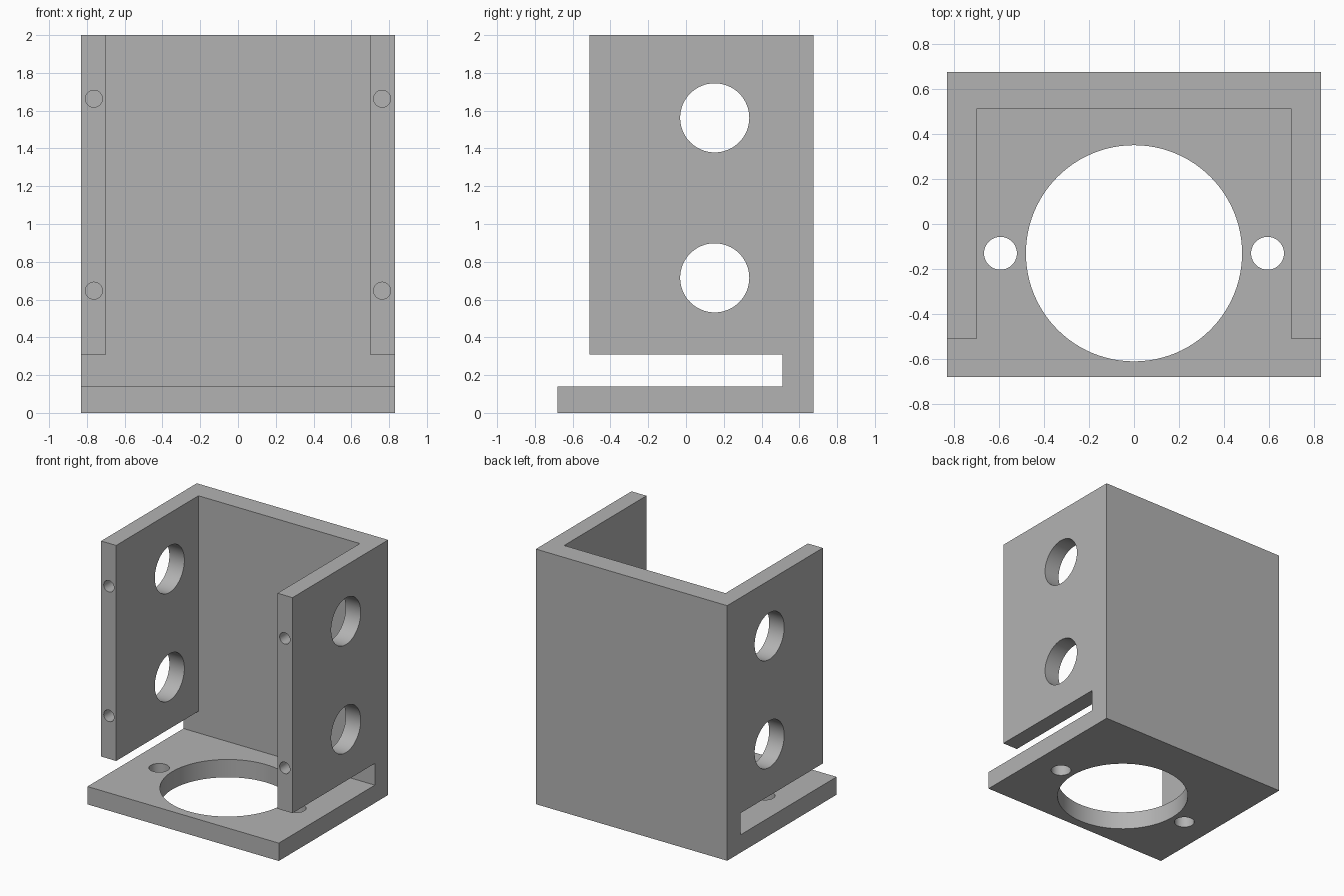
import bpy, bmesh
from math import radians
from mathutils import Matrix, Vector

default_cube = bpy.data.objects.get("Cube")
if default_cube:
    bpy.data.objects.remove(default_cube, do_unlink=True)

HALF_W, INNER_W = 0.83, 0.70
FRONT, WALL_FRONT, BACK_INNER, BACK = -0.68, -0.51, 0.51, 0.675
BASE_TOP, WALL_BOTTOM, TOP = 0.14, 0.31, 2.0

grey = bpy.data.materials.new("plain grey")
grey.use_nodes = True
colour = (0.45, 0.45, 0.45, 1)
grey.diffuse_color = colour
grey.node_tree.nodes["Principled BSDF"].inputs["Base Color"].default_value = colour


def make_object(name, bm):
    bmesh.ops.recalc_face_normals(bm, faces=bm.faces)
    mesh = bpy.data.meshes.new(name)
    bm.to_mesh(mesh)
    bm.free()
    mesh.materials.append(grey)
    obj = bpy.data.objects.new(name, mesh)
    bpy.context.collection.objects.link(obj)
    return obj


def box(name, low, high):
    bm = bmesh.new()
    low, high = Vector(low), Vector(high)
    place = Matrix.Translation((low + high) / 2) @ Matrix.Diagonal((*(high - low), 1))
    bmesh.ops.create_cube(bm, size=1, matrix=place)
    return make_object(name, bm)


def rod(name, centre, radius, length, axis, sides=64):
    bm = bmesh.new()
    turn = Vector((0, 0, 1)).rotation_difference(Vector(axis)).to_matrix().to_4x4()
    bmesh.ops.create_cone(bm, cap_ends=True, segments=sides, radius1=radius, radius2=radius,
                          depth=length, matrix=Matrix.Translation(centre) @ turn)
    return make_object(name, bm)


# Side outline with the slot under the walls, extruded across the width
outline = [(FRONT, 0), (BACK, 0), (BACK, TOP), (WALL_FRONT, TOP), (WALL_FRONT, WALL_BOTTOM),
           (BACK_INNER, WALL_BOTTOM), (BACK_INNER, BASE_TOP), (FRONT, BASE_TOP)]
bm = bmesh.new()
side = bm.faces.new([bm.verts.new((-HALF_W, y, z)) for y, z in outline])
extruded = bmesh.ops.extrude_face_region(bm, geom=[side], use_keep_orig=True)
bmesh.ops.translate(bm, vec=(2 * HALF_W, 0, 0),
                    verts=[v for v in extruded["geom"] if isinstance(v, bmesh.types.BMVert)])
bracket = make_object("mounting_bracket", bm)

# Open space between the walls
cutters = [box("inner_cutter", (-INNER_W, -1, 0.2), (INNER_W, BACK_INNER, 2.2))]

# Large round opening in the base
cutters.append(rod("base_opening_cutter", (0, -0.13, 0.07), 0.48, 0.4, (0, 0, 1), 96))

# Small base holes, and blind screw holes in the wall fronts
for x in (-1, 1):
    cutters.append(rod("base_hole_cutter", (x * 0.593, -0.13, 0.07), 0.073, 0.3, (0, 0, 1), 48))
    for z in (0.647, 1.663):
        cutters.append(rod("screw_hole_cutter", (x * 0.763, WALL_FRONT, z), 0.045, 0.6, (0, 1, 0), 32))

# Round holes through both side walls
for z in (0.715, 1.562):
    cutters.append(rod("side_hole_cutter", (0, 0.152, z), 0.183, 3, (1, 0, 0)))

bpy.context.view_layer.objects.active = bracket
for cutter in cutters:
    cutter.hide_render = True
    cut = bracket.modifiers.new(cutter.name, "BOOLEAN")
    cut.operation = "DIFFERENCE"
    cut.solver = "EXACT"
    cut.object = cutter
    bpy.ops.object.modifier_apply(modifier=cut.name)
    bpy.data.objects.remove(cutter, do_unlink=True)

# Smooth hole walls, sharp plate edges
bpy.ops.object.select_all(action="DESELECT")
bracket.select_set(True)
bpy.ops.object.shade_smooth_by_angle(angle=radians(30))
